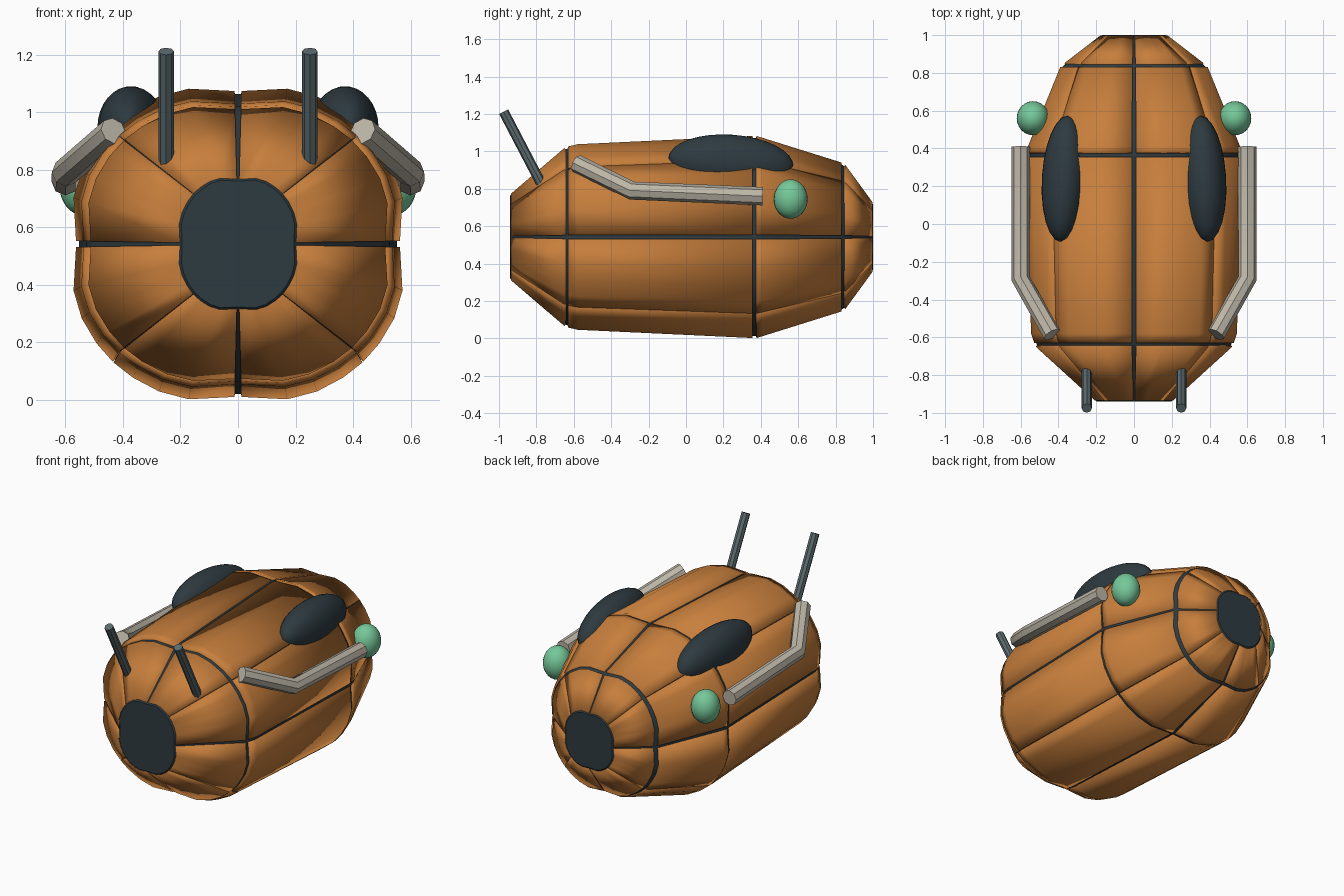
import bpy, bmesh, math

cube = bpy.data.objects.get("Cube")
if cube:
    bpy.data.objects.remove(cube, do_unlink=True)


def material(name, r, g, b):
    m = bpy.data.materials.new(name)
    m.use_nodes = True
    m.diffuse_color = (r, g, b, 1)
    m.node_tree.nodes["Principled BSDF"].inputs["Base Color"].default_value = (r, g, b, 1)
    return m


ORANGE = material("orange shell", 0.57, 0.21, 0.045)
DARK = material("dark slate", 0.027, 0.043, 0.052)
BEIGE = material("warm beige", 0.51, 0.47, 0.39)
GREY = material("steel grey", 0.11, 0.15, 0.16)
GREEN = material("mint green", 0.18, 0.58, 0.32)


def finish(obj, mat, angle=35):
    obj.data.materials.clear()
    obj.data.materials.append(mat)
    bpy.ops.object.select_all(action='DESELECT')
    obj.select_set(True)
    bpy.context.view_layer.objects.active = obj
    bpy.ops.object.shade_smooth_by_angle(angle=math.radians(angle))


# Rounded-square cross-section: one quarter, turned four times.
# Narrow gaps are left at the axes and at the diagonals.
GAP, DIAG = 0.02, 0.003
half = [(GAP, 0.985), (0.3, 1), (0.48, 0.95), (0.64, 0.86), (0.76 - DIAG, 0.76 + DIAG)]
quarter = half + [(z, x) for x, z in reversed(half)]
SECTION = []
for turn in range(4):
    SECTION += quarter
    quarter = [(z, -x) for x, z in quarter]
CENTRE_Z = 0.542


def loft(bm, rows, split, shrink=0.0):
    """Skin rows of (y, half width, half height); split leaves the seams open."""
    rings = [[bm.verts.new((x * (w - shrink), y, CENTRE_Z + z * (h - shrink)))
              for x, z in SECTION] for y, w, h in rows]
    n = len(SECTION)
    for a, b in zip(rings, rings[1:]):
        for i in range(n):
            if split and i % 5 == 4:
                continue
            j = (i + 1) % n
            bm.faces.new((a[i], a[j], b[j], b[i]))
    if not split:
        bm.faces.new(list(reversed(rings[0])))
        bm.faces.new(rings[-1])


def mesh_object(name, bm):
    me = bpy.data.meshes.new(name)
    bm.to_mesh(me)
    bm.free()
    obj = bpy.data.objects.new(name, me)
    bpy.context.collection.objects.link(obj)
    return obj


# Four bands of hull panels, front to back
bands = {
    "nose_panels": [(-0.935, 0.207, 0.232), (-0.65, 0.52, 0.476)],
    "middle_panels": [(-0.63, 0.528, 0.484), (-0.58, 0.545, 0.496), (0.355, 0.572, 0.54)],
    "rear_panels": [(0.377, 0.572, 0.54), (0.41, 0.562, 0.53), (0.832, 0.39, 0.398)],
    "tail_panels": [(0.852, 0.368, 0.385), (0.998, 0.178, 0.185)],
}
for name, rows in bands.items():
    bm = bmesh.new()
    loft(bm, rows, True)
    panels = mesh_object(name, bm)
    finish(panels, ORANGE)
    solid = panels.modifiers.new("thickness", 'SOLIDIFY')
    solid.thickness = 0.025
    solid.offset = -1

# Dark core that shows through the seams and closes both ends
core_rows = [row for rows in bands.values() for row in rows]
core_rows[0] = (-0.94, *core_rows[0][1:])
core_rows[-1] = (1.0, *core_rows[-1][1:])
bm = bmesh.new()
loft(bm, core_rows, False, shrink=0.01)
finish(mesh_object("inner_core", bm), DARK)


def ellipsoid(name, centre, radii, mat, rotation=(0, 0, 0)):
    bpy.ops.mesh.primitive_uv_sphere_add(segments=24, ring_count=16, location=centre,
                                         rotation=rotation)
    obj = bpy.context.object
    obj.name = name
    obj.scale = radii
    finish(obj, mat, 60)


def tube(name, points, radius, mat):
    curve = bpy.data.curves.new(name, 'CURVE')
    curve.dimensions = '3D'
    curve.bevel_depth = radius
    curve.bevel_resolution = 2
    curve.use_fill_caps = True
    spline = curve.splines.new('POLY')
    spline.points.add(len(points) - 1)
    for p, co in zip(spline.points, points):
        p.co = (*co, 1)
    obj = bpy.data.objects.new(name, curve)
    bpy.context.collection.objects.link(obj)
    bpy.ops.object.select_all(action='DESELECT')
    obj.select_set(True)
    bpy.context.view_layer.objects.active = obj
    bpy.ops.object.convert(target='MESH')
    finish(bpy.context.object, mat, 40)


# Paired fittings
for side, s in (("left", 1), ("right", -1)):
    ellipsoid(side + "_window", (0.37 * s, 0.24, 0.942), (0.118, 0.335, 0.147), DARK,
              (math.radians(-4), 0, math.radians(3.4 * s)))
    ellipsoid(side + "_lamp", (0.535 * s, 0.56, 0.745), (0.086, 0.09, 0.105), GREEN)
    tube(side + "_arm", [(0.6 * s, 0.41, 0.76), (0.6 * s, -0.29, 0.79),
                         (0.433 * s, -0.585, 0.935)], 0.049, BEIGE)
    tube(side + "_antenna", [(0.25 * s, -0.76, 0.80), (0.25 * s, -0.975, 1.212)], 0.027, GREY)
